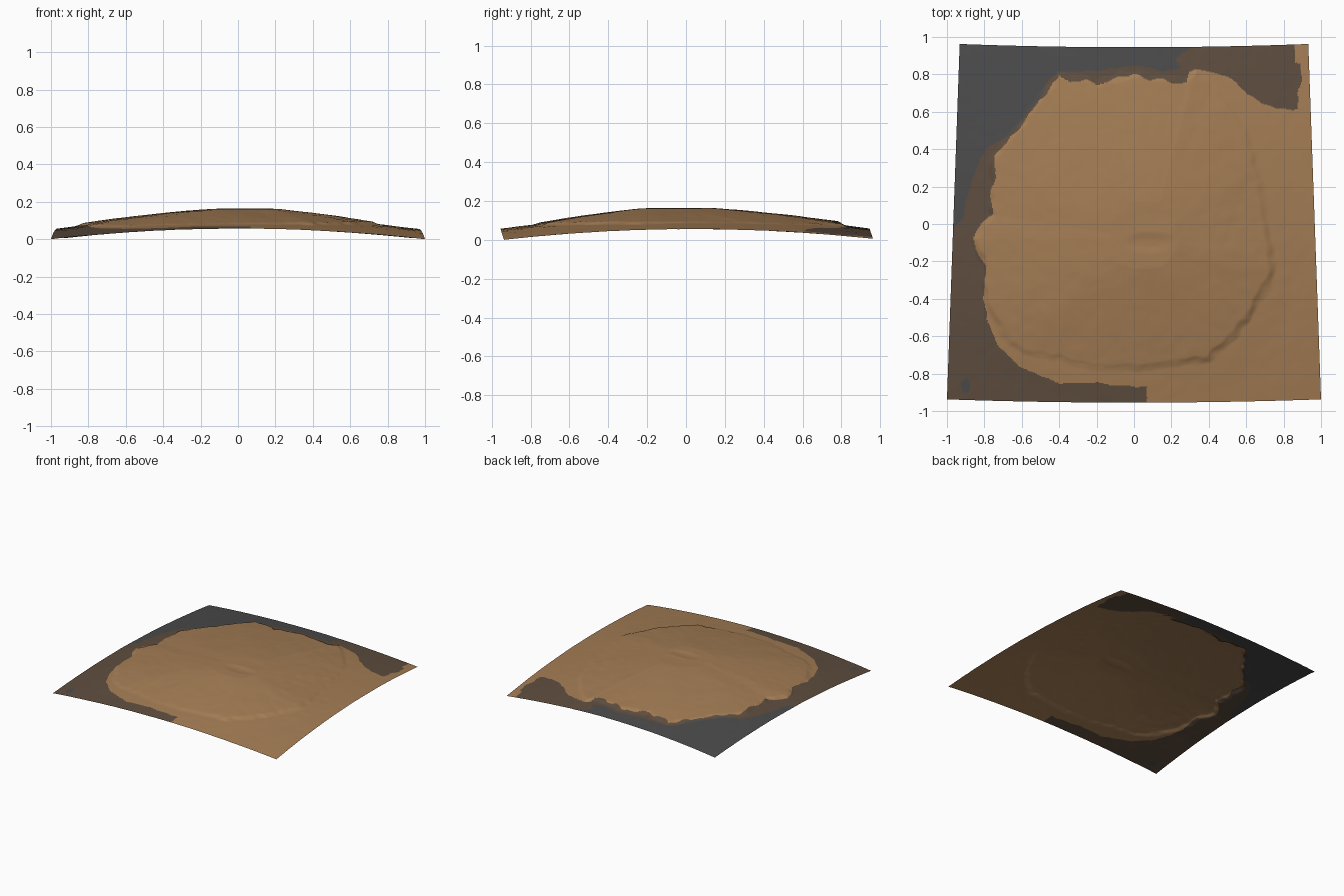
import bpy, bmesh, math
from mathutils import Vector, noise

N = 330                      # grid resolution
CX, CY = 0.08, -0.08         # summit position

# outline of the tan lava area
TAN = [(.86, 1.1), (.86, .86), (.89, .85), (.9, .78), (.88, .72), (.875, .62), (.83, .61), (.75, .62),
       (.68, .65), (.6, .7), (.55, .76), (.5, .79), (.42, .81), (.33, .83), (.3, .81), (.28, .76),
       (.2, .75), (.15, .78), (.08, .77), (0, .8), (-.1, .78), (-.2, .74), (-.25, .77), (-.34, .76),
       (-.4, .79), (-.47, .7), (-.54, .62), (-.6, .52), (-.7, .42), (-.75, .36), (-.74, .25),
       (-.77, .15), (-.75, .05), (-.82, 0), (-.86, -.08), (-.83, -.17), (-.79, -.22), (-.81, -.4),
       (-.78, -.52), (-.72, -.66), (-.6, -.77), (-.4, -.85), (-.2, -.85), (0, -.87), (.07, -.87),
       (.065, -1.1), (1.1, -1.1), (1.1, 1.1)]
# outline of the grey plain
GREY = [(.31, 1.1), (.3, .93), (.26, .92), (.22, .88), (.25, .83), (.15, .82), (0, .85), (-.1, .83),
        (-.25, .82), (-.4, .81), (-.45, .78), (-.5, .68), (-.6, .55), (-.66, .47), (-.79, .41),
        (-.82, .35), (-.86, .25), (-.9, .12), (-.91, .03), (-.97, -.02), (-1.1, -.02), (-1.1, 1.1)]
# cliff line around the shield: x, y, cliff height
CLIFF = [(.72, -.1, .012), (.74, -.2, .015), (.72, -.32, .016), (.65, -.42, .016), (.6, -.5, .018),
         (.52, -.6, .016), (.4, -.72, .016), (.2, -.74, .012), (0, -.77, .012), (-.12, -.77, .009),
         (-.4, -.72, .009), (-.66, -.64, .01), (-.78, -.45, .014), (-.8, -.22, .016),
         (-.85, -.08, .016), (-.76, .05, .016), (-.77, .15, .016), (-.75, .36, .016),
         (-.6, .53, .018), (-.47, .71, .02), (-.4, .79, .02), (-.25, .78, .02), (-.2, .75, .02),
         (0, .8, .02), (.15, .78, .02), (.28, .77, .018), (.33, .81, .016), (.42, .74, .01),
         (.55, .57, .009), (.63, .4, .009), (.67, .2, .009), (.7, .02, .01)]


def inside(poly, x, y):
    hit = False
    x0, y0 = poly[-1]
    for x1, y1 in poly:
        if (y1 > y) != (y0 > y) and x < (x0 - x1) * (y - y1) / (y0 - y1) + x1:
            hit = not hit
        x0, y0 = x1, y1
    return hit


def smooth(t):
    t = max(0.0, min(1.0, t))
    return t * t * (3 - 2 * t)


# cliff radius and height by angle around the summit
polar = sorted((math.atan2(y - CY, x - CX), math.hypot(x - CX, y - CY), s) for x, y, s in CLIFF)
polar = ([(polar[-1][0] - math.tau,) + polar[-1][1:]] + polar + [(polar[0][0] + math.tau,) + polar[0][1:]])


def cliff(a):
    for p, q in zip(polar, polar[1:]):
        if p[0] <= a <= q[0]:
            f = (a - p[0]) / (q[0] - p[0])
            return p[1] + (q[1] - p[1]) * f, p[2] + (q[2] - p[2]) * f


def height(x, y):
    dx, dy = x - CX, y - CY
    r = math.hypot(dx, dy)
    edge, s = cliff(math.atan2(dy, dx))
    edge += 0.02 * noise.noise(Vector((x * 14, y * 14, 3)))
    t = r / edge
    cone = s + (0.055 - s) * min(1, (1 - t) / 0.77) if t < 1 else s
    h = cone * smooth((edge + 0.025 - r) / 0.05)
    h += 0.004 * smooth((edge + 0.2 - r) / 0.2) * (1 - smooth((edge + 0.025 - r) / 0.05))
    # summit caldera
    e = math.hypot((x - 0.08) / 0.12, (y + 0.1) / 0.05)
    h -= 0.005 * smooth(1.3 - e)
    e = math.hypot((x - 0.08) / 0.13, (y - 0.02) / 0.06)
    h -= 0.002 * smooth(1.4 - e)
    # rough ground
    rough = 0.0022 if t < 1 else 0.001
    h += rough * noise.noise(Vector((x * 5, y * 5, 0))) + 0.0006 * noise.noise(Vector((x * 16, y * 16, 7)))
    return h


# curved terrain patch
bm = bmesh.new()
grid = []
for j in range(N + 1):
    v = 2 * j / N - 1
    row = []
    for i in range(N + 1):
        u = 2 * i / N - 1
        x = u * (0.966 - 0.034 * v)
        y = 0.95 * v - 0.005 + 0.0175 * u * u
        z = 0.11 - 0.0585 * (x * x + y * y) + height(x, y)
        row.append(bm.verts.new((x, y, max(0, z))))
    grid.append(row)
for j in range(N):
    for i in range(N):
        f = bm.faces.new((grid[j][i], grid[j][i + 1], grid[j + 1][i + 1], grid[j + 1][i]))
        f.smooth = True
        c = f.calc_center_median()
        # slightly wavy colour borders
        x = c.x + 0.008 * noise.noise(Vector((c.x * 18, c.y * 18, 1)))
        y = c.y + 0.008 * noise.noise(Vector((c.x * 18, c.y * 18, 5)))
        if inside(TAN, x, y):
            f.material_index = 0
        elif inside(GREY, x, y) or math.hypot(x + 0.9, (y + 0.865) * 0.7) < 0.026:
            f.material_index = 2
        else:
            f.material_index = 1

mesh = bpy.data.meshes.new("volcano_terrain")
bm.to_mesh(mesh)
bm.free()
for name, col in (("tan_lava", (0.37, 0.205, 0.09, 1)),
                  ("dark_brown_slope", (0.112, 0.074, 0.049, 1)),
                  ("dark_grey_plain", (0.07, 0.07, 0.07, 1))):
    m = bpy.data.materials.new(name)
    m.diffuse_color = col
    mesh.materials.append(m)
ob = bpy.data.objects.new("volcano_terrain", mesh)
bpy.context.collection.objects.link(ob)
